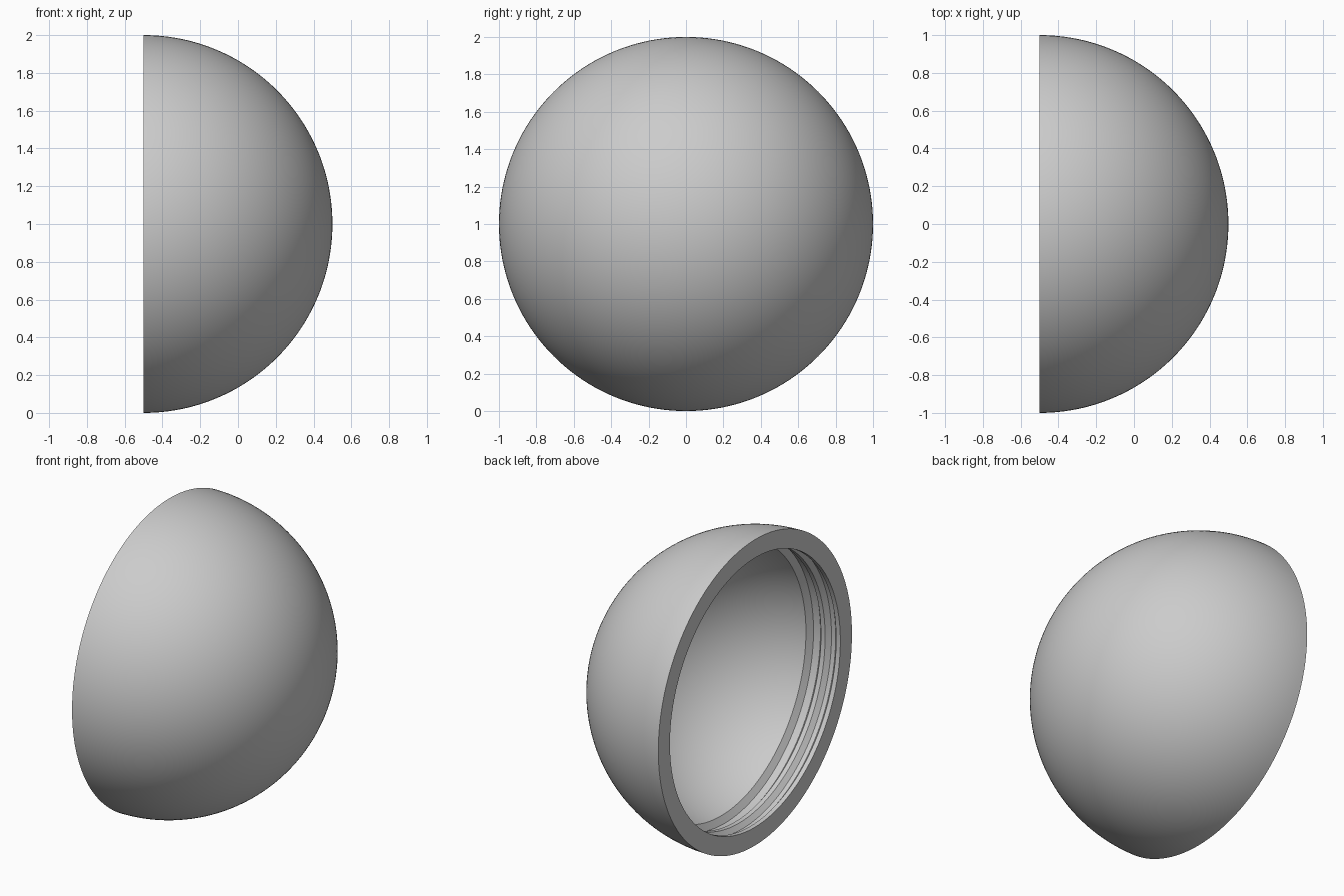
import bpy, bmesh
from math import sin, cos, pi, asin, tau
from mathutils import Vector

cube = bpy.data.objects.get("Cube")
if cube:
    bpy.data.objects.remove(cube)

OUTER, INNER, STEPS, ARC = 1.0, 0.9, 160, 48
CENTRE = Vector((-0.5, 0, 1))

grey = bpy.data.materials.new("plain_grey")
grey.use_nodes = True
colour = (0.6, 0.6, 0.6, 1)
grey.diffuse_color = colour
grey.node_tree.nodes["Principled BSDF"].inputs["Base Color"].default_value = colour


def arc(radius, start, end):
    """Points (depth, radius) on a circle, angles measured from the rim."""
    angles = [start + (end - start) * i / ARC for i in range(ARC + 1)]
    return [(radius * sin(a), radius * cos(a)) for a in angles]


# Mouth of the shell: two snap grooves and a ledge before the round cavity
ledge_depth = 0.24
mouth = [(0, 0.88), (0.03, 0.88), (0.055, 0.91), (0.085, 0.91), (0.11, 0.88),
         (0.14, 0.88), (0.165, 0.91), (0.215, 0.91)]
profile = (arc(OUTER, pi / 2, 0) + mouth
           + arc(INNER, asin(ledge_depth / INNER), pi / 2))

# Turn the profile around the x axis
bm = bmesh.new()
verts = [bm.verts.new(CENTRE + Vector((d, 0, r))) for d, r in profile]
edges = [bm.edges.new(pair) for pair in zip(verts, verts[1:])]
bmesh.ops.spin(bm, geom=verts + edges, cent=CENTRE, axis=(1, 0, 0),
               angle=tau, steps=STEPS, use_duplicate=False)
bmesh.ops.remove_doubles(bm, verts=bm.verts, dist=0.0001)
bmesh.ops.recalc_face_normals(bm, faces=bm.faces)
mesh = bpy.data.meshes.new("half_shell")
bm.to_mesh(mesh)
bm.free()

shell = bpy.data.objects.new("half_shell", mesh)
bpy.context.collection.objects.link(shell)
mesh.materials.append(grey)
bpy.context.view_layer.objects.active = shell
shell.select_set(True)
bpy.ops.object.shade_smooth_by_angle(angle=pi / 6)
